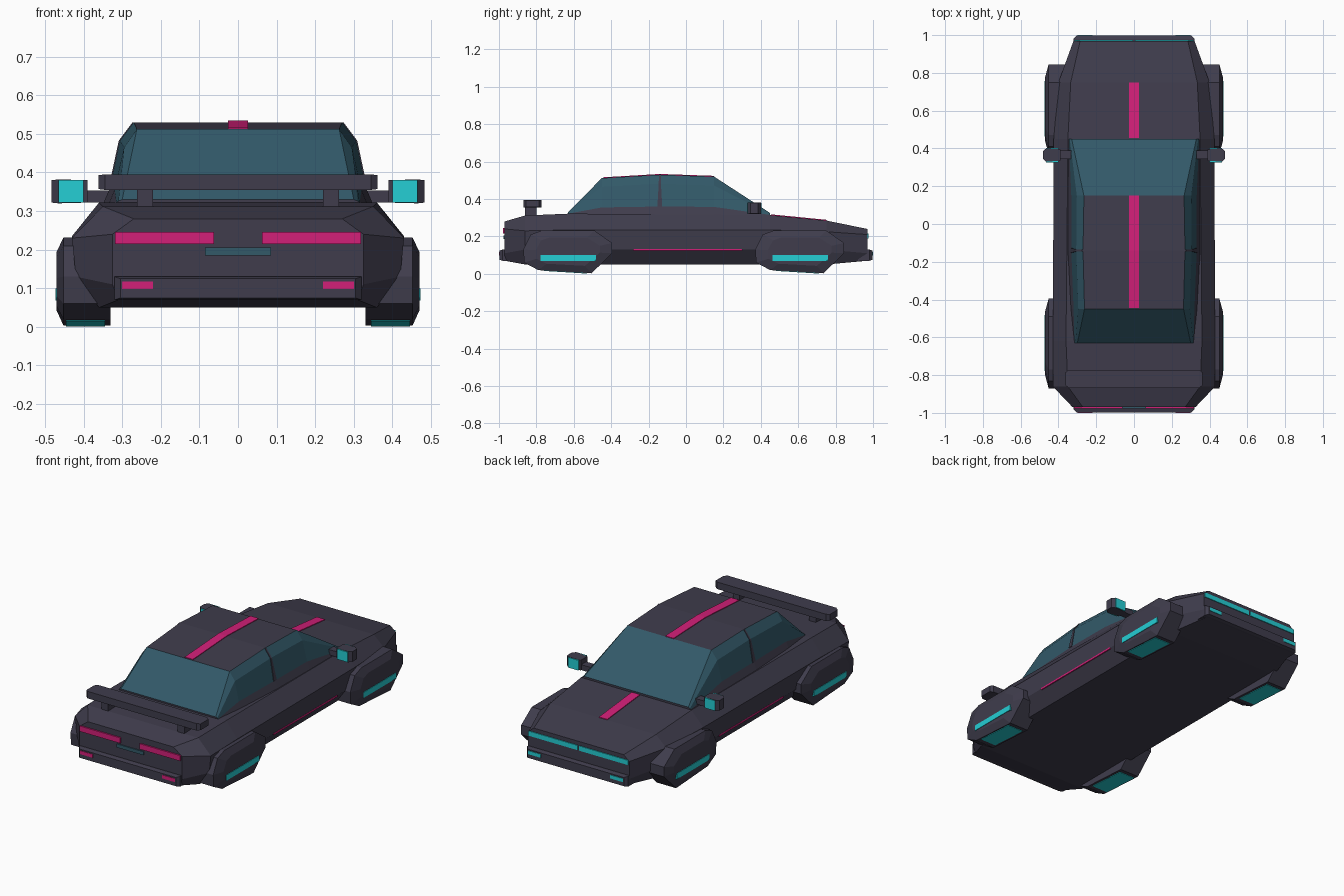
import bpy, bmesh
from mathutils import Vector

old = bpy.data.objects.get("Cube")
if old:
    bpy.data.objects.remove(old, do_unlink=True)


def material(name, rgb):
    m = bpy.data.materials.new(name)
    m.use_nodes = True
    m.diffuse_color = (*rgb, 1)
    m.node_tree.nodes["Principled BSDF"].inputs["Base Color"].default_value = (*rgb, 1)
    return m


PAINT = material("dark paint", (0.05, 0.046, 0.073))
GLASS = material("tinted glass", (0.032, 0.1, 0.14))
PINK = material("magenta glow", (0.65, 0.014, 0.19))
CYAN = material("cyan glow", (0.018, 0.62, 0.66))


def loft(name, rings, mats, rule=None):
    """Bridge equal rings of points, cap both ends; rule(ring, side) picks the material."""
    bm = bmesh.new()
    vs = [[bm.verts.new(p) for p in r] for r in rings]
    n = len(rings[0])
    for i in range(len(rings) - 1):
        for k in range(n):
            j = (k + 1) % n
            f = bm.faces.new((vs[i][k], vs[i][j], vs[i + 1][j], vs[i + 1][k]))
            f.material_index = rule(i, k) if rule else 0
    bm.faces.new(vs[0])
    bm.faces.new(vs[-1])
    bmesh.ops.recalc_face_normals(bm, faces=bm.faces)
    me = bpy.data.meshes.new(name)
    bm.to_mesh(me)
    bm.free()
    for m in mats:
        me.materials.append(m)
    ob = bpy.data.objects.new(name, me)
    bpy.context.collection.objects.link(ob)
    return ob


def section(y, *half):
    """Symmetric cross-section from its +x half, listed bottom to top."""
    return [(x, y, z) for x, z in half] + [(-x, y, z) for x, z in reversed(half)]


def box(name, lo, hi, mat, s=1):
    (a, b, c), (d, e, f) = lo, hi
    rings = [[(s * a, y, c), (s * d, y, c), (s * d, y, f), (s * a, y, f)] for y in (b, e)]
    return loft(name, rings, [mat])


def stripe(name, path, w, mat):
    """Thin band following (y, z) points on the centre line."""
    loft(name, [[(-w, y, z - .005), (w, y, z - .005), (w, y, z + .004), (-w, y, z + .004)]
                for y, z in path], [mat])


# Main body shell
loft("body", [
    section(-.97, (.31, .07), (.325, .11), (.325, .24), (.27, .28)),
    section(-.86, (.36, .05), (.42, .13), (.43, .23), (.35, .312)),
    section(-.62, (.36, .05), (.42, .13), (.43, .235), (.36, .322)),
    section(.45, (.36, .05), (.42, .13), (.425, .235), (.35, .314)),
    section(.75, (.36, .05), (.4, .13), (.4, .225), (.335, .285)),
    section(.97, (.3, .07), (.32, .11), (.32, .21), (.285, .24)),
], [PAINT])

# Cabin: paint on the sills and roof, glass elsewhere
def cabin_rule(i, k):
    sill = k in (0, 6, 7)
    roof = k == 3 and i in (1, 2)
    return 0 if sill or roof else 1


loft("cabin", [
    section(-.63, (.32, .305), (.315, .322), (.31, .326), (.3, .33)),
    section(-.45, (.34, .305), (.32, .355), (.295, .465), (.262, .512)),
    section(-.14, (.355, .305), (.332, .36), (.306, .482), (.27, .53)),
    section(.15, (.355, .305), (.332, .358), (.303, .472), (.265, .52)),
    section(.45, (.35, .3), (.345, .315), (.34, .32), (.33, .325)),
], [PAINT, GLASS], cabin_rule)

# Centre stripes
stripe("roof_stripe", [(-.445, .512), (-.14, .53), (.15, .52)], .026, PINK)
stripe("hood_stripe", [(.455, .314), (.75, .285)], .026, PINK)

# Bumpers, tapered towards the tips
for name, s in (("front_bumper", 1), ("rear_bumper", -1)):
    loft(name, [section(s * .92, (.32, .07), (.32, .13)),
                section(s * .98, (.32, .07), (.32, .13)),
                section(s * .997, (.305, .075), (.305, .125))], [PAINT])

# Spoiler wing with chamfered tips
loft("spoiler_wing", [[(x, -.82 - d, .375 - h), (x, -.82 + d, .375 - h),
                       (x, -.82 + d, .375 + h), (x, -.82 - d, .375 + h)]
                      for x, d, h in ((-.362, .035, .018), (-.345, .048, .02),
                                      (.345, .048, .02), (.362, .035, .018))], [PAINT])
box("rear_badge", (-.085, -.976, .185), (.085, -.965, .205), GLASS)

# Wheel pod outline as (y, z) around its centre
POD = [(-.24, .13), (-.235, .06), (-.16, .02), (.125, .003), (.235, .11),
       (.235, .165), (.14, .232), (-.14, .232), (-.2, .21)]

for side, s in (("left", 1), ("right", -1)):
    for end, c in (("front", .61), ("rear", -.63)):
        tag = f"{side}_{end}"
        rings = [[(s * x, c + y * a, .12 + (z - .12) * b) for y, z in POD]
                 for x, a, b in ((.33, 1, 1), (.452, 1, 1), (.47, .72, .66))]
        loft(tag + "_wheel_pod", rings, [PAINT])
        box(tag + "_pod_light", (.462, c - .148, .068), (.473, c + .148, .1), CYAN, s)
        # Hover pad lying on the sloped underside
        loft(tag + "_hover_pad", [[(s * x, c + y, z + d) for x, d in
                                   ((.345, .006), (.445, .006), (.445, -.003), (.345, -.003))]
                                  for y, z in ((-.13, .0185), (.1, .0045))], [CYAN])

    # Wing mirrors with glowing faces
    box(side + "_mirror_arm", (.32, .345, .322), (.41, .39, .353), PAINT, s)
    loft(side + "_mirror", [[(s * x, y0, z0), (s * x, y1, z0), (s * x, y1, z1), (s * x, y0, z1)]
                            for x, y0, y1, z0, z1 in ((.39, .335, .395, .322, .38),
                                                      (.465, .33, .4, .32, .382),
                                                      (.483, .345, .385, .322, .38))], [PAINT])
    box(side + "_mirror_rear_glow", (.4, .326, .322), (.465, .335, .38), CYAN, s)
    box(side + "_mirror_front_glow", (.4, .394, .322), (.465, .403, .38), CYAN, s)

    # Spoiler post
    box(side + "_spoiler_post", (.22, -.86, .3), (.262, -.8, .36), PAINT, s)

    # Tail and head lights
    box(side + "_tail_light", (.062, -.978, .215), (.318, -.965, .246), PINK, s)
    box(side + "_rear_marker", (.22, -1, .098), (.3, -.993, .118), PINK, s)
    box(side + "_head_light", (.006, .965, .19), (.315, .975, .217), CYAN, s)
    box(side + "_front_marker", (.22, .993, .098), (.3, 1, .118), CYAN, s)

    # Glowing sill line under the doors
    box(side + "_sill_light", (.41, -.28, .124), (.4215, .3, .134), PINK, s)

    # Slim door pillar over the side glass
    loft(side + "_pillar", [[(s * (x - .02), -.14 - w, z), (s * (x + .003), -.14 - w, z),
                             (s * (x + .003), -.14 + w, z), (s * (x - .02), -.14 + w, z)]
                            for x, z, w in ((.332, .36, .013), (.306, .482, .006),
                                            (.271, .529, .005))], [PAINT])
